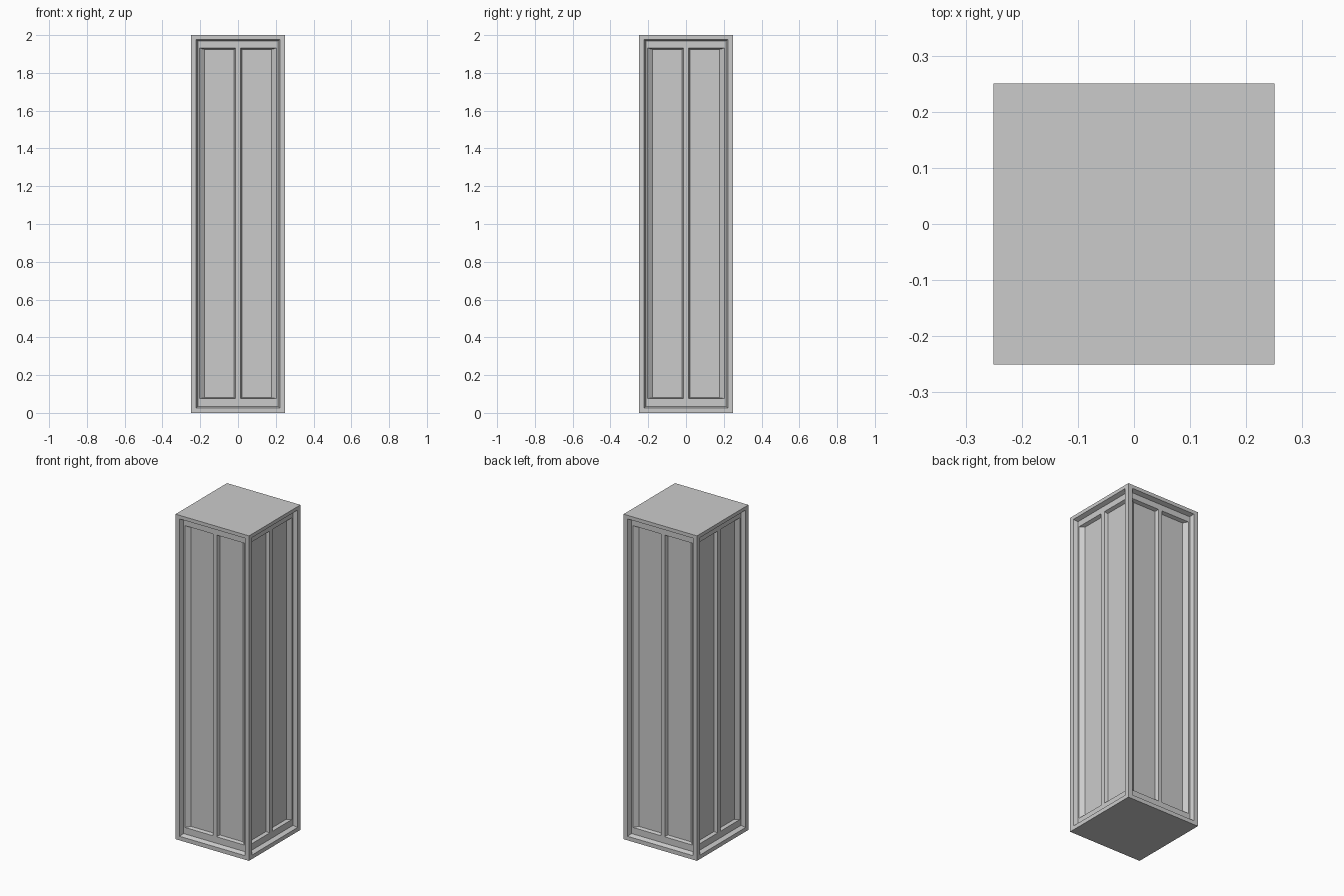
import bpy, bmesh
from math import pi
from mathutils import Matrix, Vector

if "Cube" in bpy.data.objects:
    bpy.data.objects.remove(bpy.data.objects["Cube"])

HALF, HEIGHT = 0.25, 2.0
STEP, FLOOR = 0.025, 0.045      # depths of the frame recess and of the panels

bm = bmesh.new()


def quad(pts, turn):
    bm.faces.new([bm.verts.new(turn @ Vector(p)) for p in pts])


def corners(rect, depth):
    u0, u1, v0, v1 = rect
    y = -HALF + depth
    return [(u0, y, v0), (u1, y, v0), (u1, y, v1), (u0, y, v1)]


def ring(outer, d0, inner, d1, turn):
    a, b = corners(outer, d0), corners(inner, d1)
    for i in range(4):
        j = (i + 1) % 4
        quad([a[i], a[j], b[j], b[i]], turn)


def side(turn):
    # outer border and the sloped step into the recess
    edge = (-HALF, HALF, 0, HEIGHT)
    opening = (-0.222, 0.222, 0.025, 1.978)
    recess = (-0.213, 0.213, 0.035, 1.968)
    ring(edge, 0, opening, 0, turn)
    ring(opening, 0, recess, STEP, turn)
    # inner frame with centre bar, leaving two panel holes
    us = [-0.213, -0.203, -0.013, 0.013, 0.203, 0.213]
    vs = [0.035, 0.075, 1.932, 1.968]
    for i in range(5):
        for j in range(3):
            cell = (us[i], us[i + 1], vs[j], vs[j + 1])
            if j == 1 and i in (1, 3):
                # sunken panel, with a wide slope on its outer edge
                left, right = (0.026, 0.007) if i == 1 else (0.007, 0.026)
                panel = (cell[0] + left, cell[1] - right, cell[2] + 0.006, cell[3] - 0.008)
                ring(cell, STEP, panel, FLOOR, turn)
                quad(corners(panel, FLOOR), turn)
            else:
                quad(corners(cell, STEP), turn)


# four identical panelled sides
for k in range(4):
    side(Matrix.Rotation(k * pi / 2, 3, 'Z'))

# top and bottom caps
for z in (0, HEIGHT):
    quad([(-HALF, -HALF, z), (HALF, -HALF, z), (HALF, HALF, z), (-HALF, HALF, z)],
         Matrix.Identity(3))

bmesh.ops.remove_doubles(bm, verts=bm.verts, dist=1e-5)
bmesh.ops.recalc_face_normals(bm, faces=bm.faces)
mesh = bpy.data.meshes.new("panelled_column")
bm.to_mesh(mesh)
bm.free()
bpy.context.collection.objects.link(bpy.data.objects.new("panelled_column", mesh))
